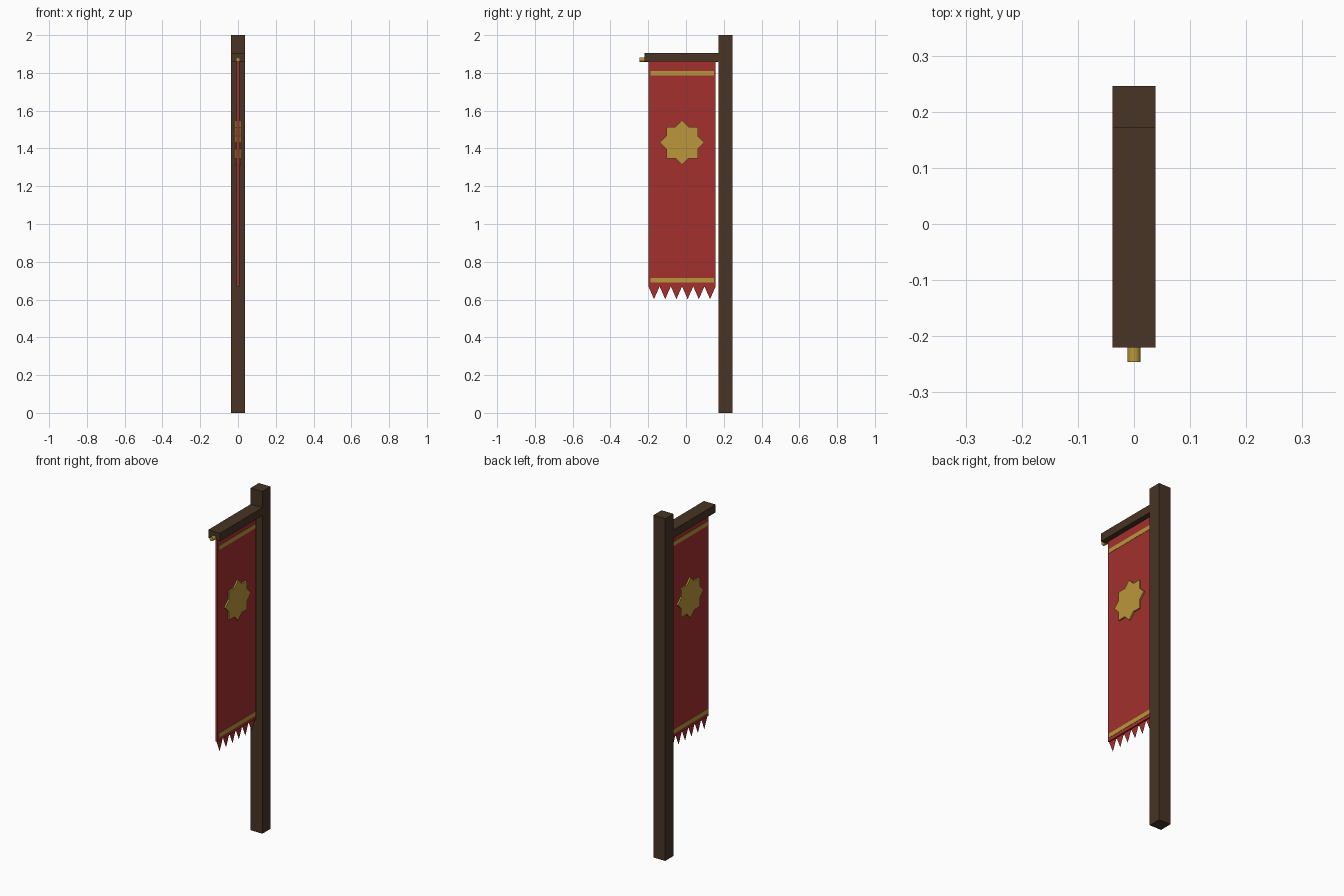
import bpy, bmesh, math

if "Cube" in bpy.data.objects:
    bpy.data.objects.remove(bpy.data.objects["Cube"])


def material(name, rgb):
    m = bpy.data.materials.new(name)
    m.diffuse_color = (*rgb, 1)
    m.use_nodes = True
    m.node_tree.nodes["Principled BSDF"].inputs["Base Color"].default_value = m.diffuse_color
    return m


WOOD = material("dark_wood", (0.065, 0.034, 0.018))
RED = material("red_cloth", (0.36, 0.03, 0.026))
GOLD = material("gold", (0.5, 0.31, 0.045))


def add_object(name, bm, mat):
    bmesh.ops.recalc_face_normals(bm, faces=bm.faces)
    mesh = bpy.data.meshes.new(name)
    bm.to_mesh(mesh)
    bm.free()
    mesh.materials.append(mat)
    ob = bpy.data.objects.new(name, mesh)
    bpy.context.collection.objects.link(ob)
    return ob


def box(name, half_x, y0, y1, z0, z1, mat):
    bm = bmesh.new()
    bmesh.ops.create_cube(bm, size=1)
    for v in bm.verts:
        v.co = (v.co.x * 2 * half_x,
                (y0 + y1) / 2 + v.co.y * (y1 - y0),
                (z0 + z1) / 2 + v.co.z * (z1 - z0))
    return add_object(name, bm, mat)


# Wooden post and the arm reaching forward from it
box("post", 0.038, 0.171, 0.246, 0, 2, WOOD)
box("arm", 0.038, -0.22, 0.171, 1.859, 1.905, WOOD)

# Gold hanging rod tucked into the underside of the arm
bpy.ops.mesh.primitive_cylinder_add(
    vertices=12, radius=0.012, depth=0.416,
    location=(0, -0.038, 1.87), rotation=(math.pi / 2, 0, 0))
rod = bpy.context.object
rod.name = "hanging_rod"
rod.data.materials.append(GOLD)
bpy.ops.object.shade_smooth_by_angle(angle=math.radians(35))

# Cloth panel with a gold band near each end
Y0, Y1, HEM = -0.199, 0.157, 0.67
box("cloth", 0.0075, Y0, Y1, HEM, 1.875, RED)
box("upper_band", 0.009, -0.189, 0.149, 1.786, 1.811, GOLD)
box("lower_band", 0.009, -0.189, 0.149, 0.69, 0.715, GOLD)

# Row of thin pointed teeth along the hem
bm = bmesh.new()
step = (Y1 - Y0) / 6
for i in range(6):
    y = Y0 + i * step
    bm.faces.new([bm.verts.new(p) for p in (
        (0, y, HEM), (0, y + step / 2, 0.602), (0, y + step, HEM))])
add_object("fringe", bm, RED)

# Eight-pointed star showing on both sides of the cloth
bm = bmesh.new()
outer = 0.118
inner = outer * math.cos(math.pi / 4) / math.cos(math.pi / 8)
ring = []
for i in range(16):
    r = inner if i % 2 else outer
    a = i * math.pi / 8
    ring.append(bm.verts.new((-0.016, -0.021 + r * math.cos(a), 1.431 + r * math.sin(a))))
face = bm.faces.new(ring)
ext = bmesh.ops.extrude_face_region(bm, geom=[face], use_keep_orig=True)
bmesh.ops.translate(bm, vec=(0.032, 0, 0),
                    verts=[g for g in ext["geom"] if isinstance(g, bmesh.types.BMVert)])
add_object("star_emblem", bm, GOLD)
